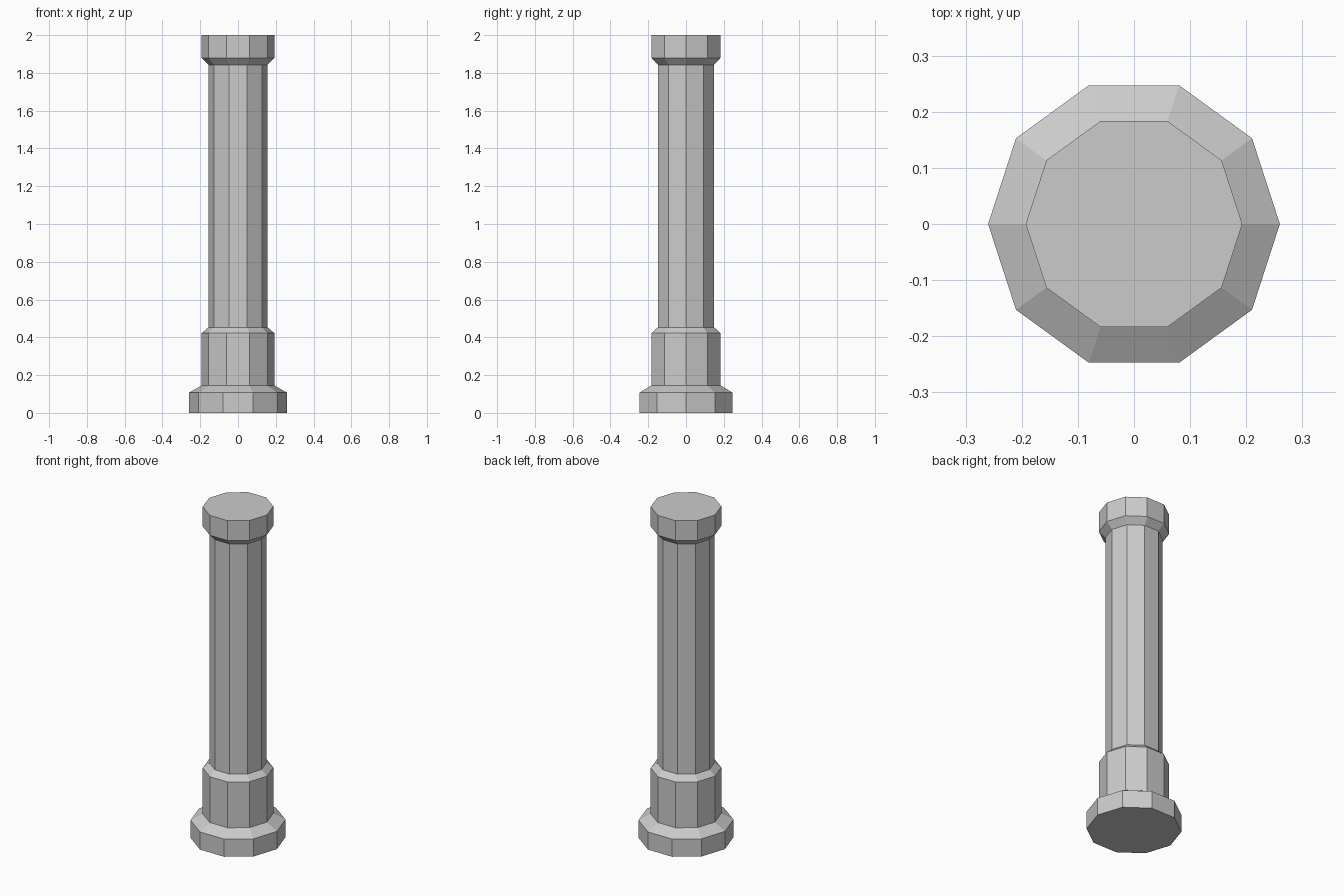
import bpy, bmesh
from math import cos, sin, pi

if "Cube" in bpy.data.objects:
    bpy.data.objects.remove(bpy.data.objects["Cube"])

SIDES = 10

# Outline from floor to top: (radius, height)
profile = [
    (0.26, 0.0), (0.26, 0.107),       # foot
    (0.193, 0.145), (0.193, 0.422),   # pedestal
    (0.157, 0.453), (0.157, 1.843),   # shaft
    (0.193, 1.88), (0.193, 2.0),      # capital
]


def lathe(name, outline):
    """Sweep the outline round z into a closed, faceted solid."""
    bm = bmesh.new()
    rings = [[bm.verts.new((r * cos(2 * pi * i / SIDES), r * sin(2 * pi * i / SIDES), z))
              for i in range(SIDES)] for r, z in outline]
    for low, high in zip(rings, rings[1:]):
        for i in range(SIDES):
            j = (i + 1) % SIDES
            bm.faces.new((low[i], low[j], high[j], high[i]))
    bm.faces.new(rings[0][::-1])
    bm.faces.new(rings[-1])
    mesh = bpy.data.meshes.new(name)
    bm.to_mesh(mesh)
    bm.free()
    obj = bpy.data.objects.new(name, mesh)
    bpy.context.collection.objects.link(obj)
    return obj


# Whole column as one continuous turned surface
lathe("column", profile)
